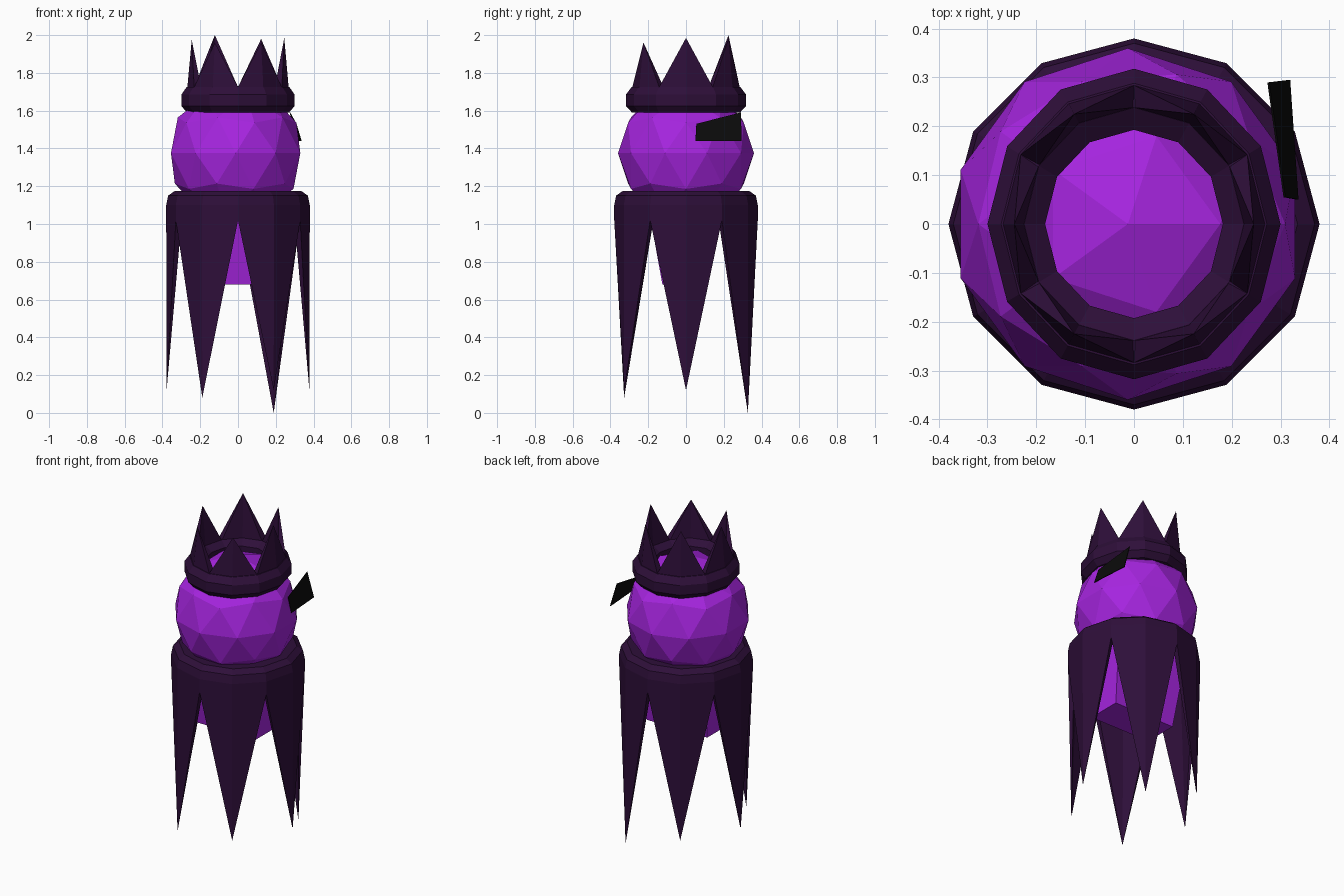
import bpy, bmesh, math
from mathutils import Vector

if "Cube" in bpy.data.objects:
    bpy.data.objects.remove(bpy.data.objects["Cube"])


def material(name, rgb):
    m = bpy.data.materials.new(name)
    m.diffuse_color = (*rgb, 1)
    m.use_nodes = True
    m.node_tree.nodes["Principled BSDF"].inputs["Base Color"].default_value = m.diffuse_color
    return m


PURPLE = material("bright purple", (0.38, 0.018, 0.74))
DARK = material("dark plum", (0.027, 0.0046, 0.041))
BLACK = material("near black", (0.003, 0.003, 0.003))


def finish(bm, name, mat):
    bmesh.ops.recalc_face_normals(bm, faces=bm.faces[:])
    me = bpy.data.meshes.new(name)
    bm.to_mesh(me)
    bm.free()
    me.materials.append(mat)
    ob = bpy.data.objects.new(name, me)
    bpy.context.collection.objects.link(ob)
    return ob


def polar(r, i, z, ystretch):
    a = math.radians(30 * i)
    return Vector((r * math.cos(a), r * math.sin(a) * ystretch, z))


def ring(name, profile, ystretch=1.0):
    """Twelve-sided band swept from a closed (radius, height) profile."""
    bm = bmesh.new()
    loops = [[bm.verts.new(polar(r, i, z, ystretch)) for r, z in profile] for i in range(12)]
    n = len(profile)
    for i in range(12):
        a, b = loops[i], loops[(i + 1) % 12]
        for j in range(n):
            k = (j + 1) % n
            bm.faces.new((a[j], b[j], b[k], a[k]))
    return finish(bm, name, DARK)


def spikes(name, outer, inner, base, tip_r, tips, ystretch=1.0):
    """Six tapering points, each two facets wide, one every 60 degrees."""
    bm = bmesh.new()
    for s, tip_z in enumerate(tips):
        cols = (2 * s - 1, 2 * s, 2 * s + 1)
        out = [bm.verts.new(polar(outer, i, base, ystretch)) for i in cols]
        inn = [bm.verts.new(polar(inner, i, base, ystretch)) for i in cols]
        tip = bm.verts.new(polar(tip_r, 2 * s, tip_z, ystretch))
        for j in range(2):
            bm.faces.new((out[j], out[j + 1], tip))
            bm.faces.new((inn[j + 1], inn[j], tip))
            bm.faces.new((out[j + 1], out[j], inn[j], inn[j + 1]))
        bm.faces.new((inn[0], out[0], tip))
        bm.faces.new((out[2], inn[2], tip))
    return finish(bm, name, DARK)


# Cloak: rounded collar with long hanging points
ring("cloak_collar", [(0.335, 1.175), (0.37, 1.15), (0.38, 1.10), (0.38, 1.02),
                      (0.345, 1.02), (0.33, 1.06), (0.27, 1.09), (0.27, 1.175)])
spikes("cloak_points", 0.38, 0.345, 1.02, 0.378, [0.12, 0.0, 0.12, 0.12, 0.08, 0.12])

# Torso: tapered box under the cloak
bm = bmesh.new()
bmesh.ops.create_cube(bm, size=1)
for v in bm.verts:
    top = v.co.z > 0
    v.co.x = math.copysign(0.25 if top else 0.21, v.co.x)
    v.co.y = (0.17 if top else 0.09) if v.co.y > 0 else (-0.21 if top else -0.125)
    v.co.z = 1.15 if top else 0.68
finish(bm, "torso", PURPLE)

# Head: faceted ball
bm = bmesh.new()
bmesh.ops.create_icosphere(bm, subdivisions=2, radius=0.36)
bmesh.ops.translate(bm, verts=bm.verts[:], vec=(-0.0125, 0, 1.375))
finish(bm, "head", PURPLE)

# Crown: rounded band with upright points
ring("crown_band", [(0.27, 1.59), (0.30, 1.625), (0.30, 1.685), (0.272, 1.725),
                    (0.225, 1.73), (0.182, 1.70), (0.182, 1.63), (0.21, 1.59)], 1.06)
spikes("crown_points", 0.268, 0.225, 1.725, 0.245,
       [1.985, 1.98, 2.0, 1.975, 1.96, 1.96], 1.06)

# Side plate: tilted dark sliver beside the head
bm = bmesh.new()
corners = [(0.335, 0.05, 1.44), (0.318, 0.295, 1.44), (0.275, 0.29, 1.59), (0.308, 0.055, 1.53)]
bm.faces.new([bm.verts.new(c) for c in corners])
plate = finish(bm, "side_plate", BLACK)
mod = plate.modifiers.new("thickness", 'SOLIDIFY')
mod.thickness = 0.004
mod.offset = 0
